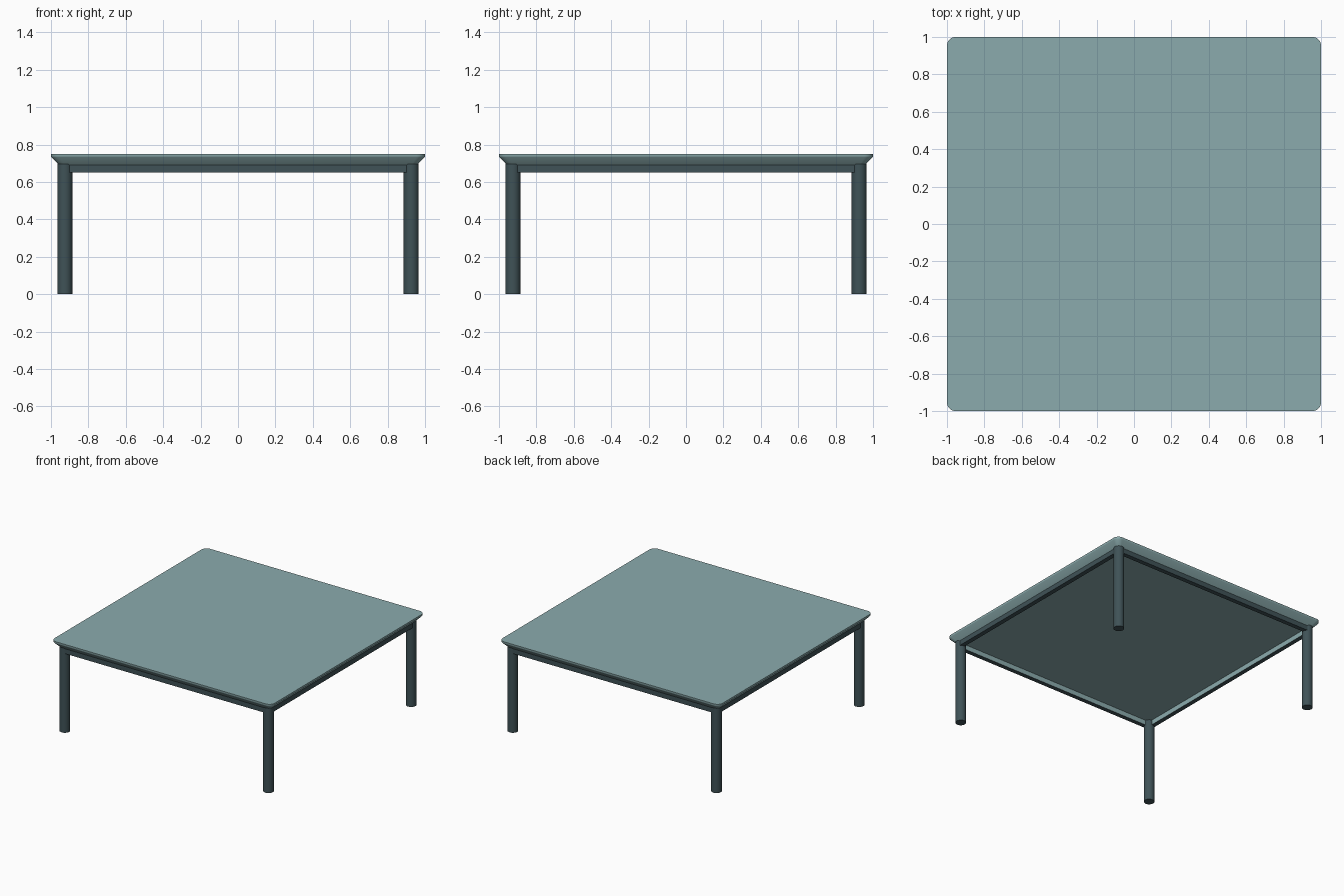
import bpy, bmesh, math

if "Cube" in bpy.data.objects:
    bpy.data.objects.remove(bpy.data.objects["Cube"])


def material(name, rgb):
    m = bpy.data.materials.new(name)
    m.diffuse_color = (*rgb, 1)
    m.use_nodes = True
    m.node_tree.nodes["Principled BSDF"].inputs["Base Color"].default_value = m.diffuse_color
    return m


LIGHT = material("light_teal", (0.26, 0.41, 0.42))
DARK = material("dark_teal", (0.05, 0.085, 0.095))


def finish(obj, name, *mats):
    obj.name = name
    for m in mats:
        obj.data.materials.append(m)
    return obj


def smooth(obj):
    bpy.ops.object.select_all(action='DESELECT')
    obj.select_set(True)
    bpy.context.view_layer.objects.active = obj
    bpy.ops.object.shade_smooth_by_angle(angle=math.radians(30))


def rounded_square(half, radius, z, steps=8):
    pts = []
    c = half - radius
    for q in range(4):
        cx = c if q in (0, 3) else -c
        cy = c if q in (0, 1) else -c
        for i in range(steps + 1):
            a = math.pi / 2 * (q + i / steps)
            pts.append((cx + radius * math.cos(a), cy + radius * math.sin(a), z))
    return pts


# Table top: rounded square slab with an undercut edge
bm = bmesh.new()
rings = []
for half, radius, z in [(0.957, 0.03, 0.69), (0.998, 0.045, 0.733),
                        (1.0, 0.047, 0.737), (1.0, 0.047, 0.75)]:
    rings.append([bm.verts.new(p) for p in rounded_square(half, radius, z)])
for lo, hi in zip(rings, rings[1:]):
    n = len(lo)
    for i in range(n):
        j = (i + 1) % n
        bm.faces.new((lo[i], lo[j], hi[j], hi[i]))
bm.faces.new(rings[0][::-1])
bm.faces.new(rings[-1])
mesh = bpy.data.meshes.new("table_top")
bm.to_mesh(mesh)
bm.free()
top = bpy.data.objects.new("table_top", mesh)
bpy.context.collection.objects.link(top)
smooth(finish(top, "table_top", LIGHT))

# Four round legs
for sx, side in ((-1, "left"), (1, "right")):
    for sy, end in ((-1, "front"), (1, "back")):
        bpy.ops.mesh.primitive_cylinder_add(
            vertices=32, radius=0.04, depth=0.697,
            location=(sx * 0.926, sy * 0.926, 0.3485))
        leg = finish(bpy.context.object, f"{end}_{side}_leg", DARK)
        smooth(leg)

# Four apron rails between the legs, lighter on the inner face
OUTER, THICK = 0.957, 0.037
for i, end in enumerate(("front", "right", "back", "left")):
    a = i * math.pi / 2
    r = OUTER - THICK / 2
    bpy.ops.mesh.primitive_cube_add(
        size=1, location=(r * math.sin(a), -r * math.cos(a), 0.671), rotation=(0, 0, a))
    rail = bpy.context.object
    for v in rail.data.vertices:
        v.co.x *= 1.852
        v.co.y *= THICK
        v.co.z *= 0.042
    finish(rail, f"{end}_apron", DARK, LIGHT)
    for p in rail.data.polygons:
        if p.center.y > THICK * 0.4:
            p.material_index = 1
